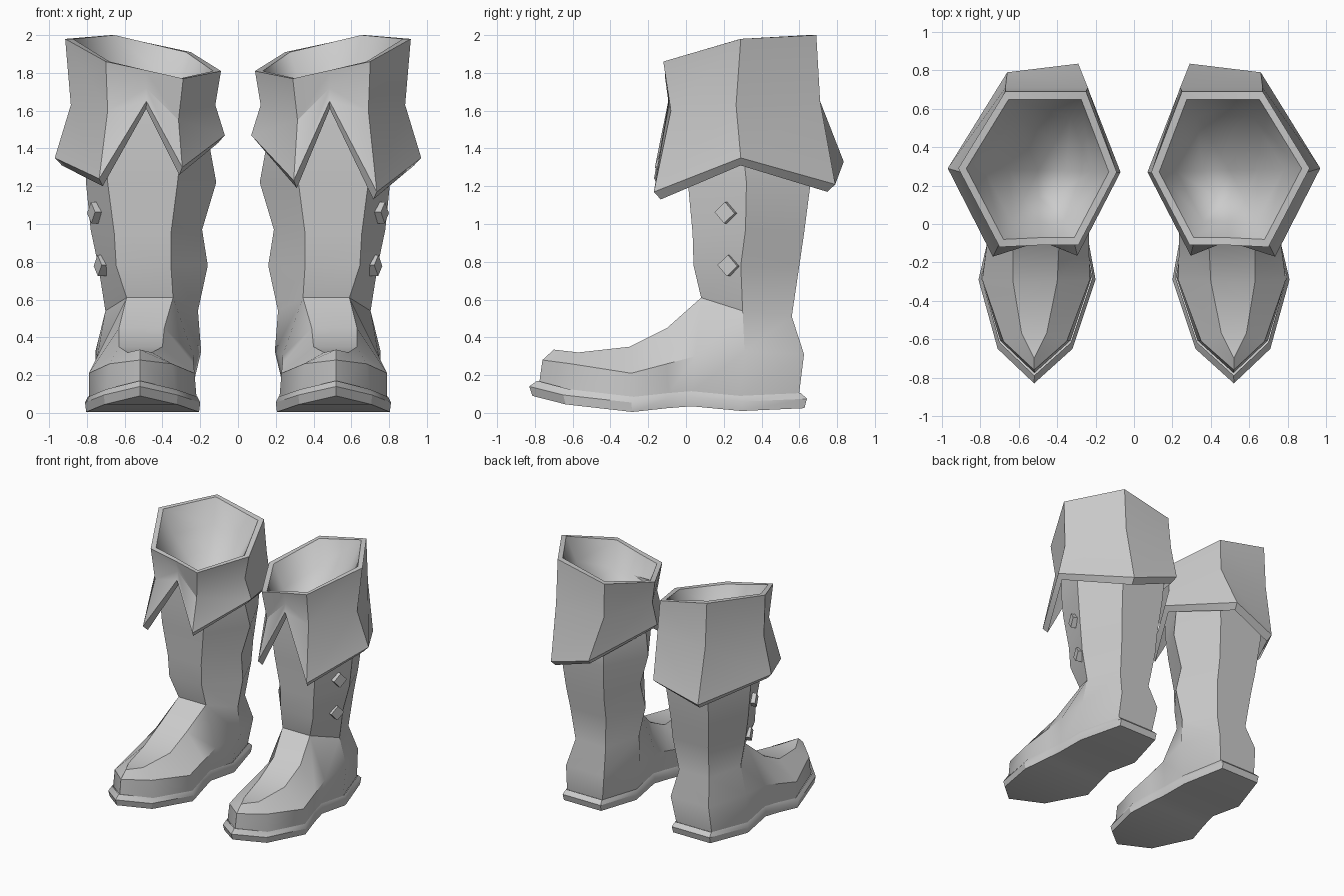
import bpy, bmesh, math
from mathutils import Vector, Matrix

old_cube = bpy.data.objects.get("Cube")
if old_cube:
    bpy.data.objects.remove(old_cube, do_unlink=True)

grey = bpy.data.materials.new("plain_grey")
grey.use_nodes = True
grey.diffuse_color = (0.6, 0.6, 0.6, 1)
grey.node_tree.nodes["Principled BSDF"].inputs["Base Color"].default_value = (0.6, 0.6, 0.6, 1)


def finish(bm, name, side, soft_faces=()):
    """Mirror to the wanted side, fix normals, set shading and make the object."""
    bmesh.ops.recalc_face_normals(bm, faces=bm.faces[:])
    for v in bm.verts:
        v.co.x *= side
    if side < 0:
        bmesh.ops.reverse_faces(bm, faces=bm.faces[:])
    bm.normal_update()
    for f in bm.faces:
        f.smooth = True
    for e in bm.edges:
        inside = all(f in soft_faces for f in e.link_faces)
        e.smooth = inside or e.calc_face_angle(0) < math.radians(30)
    mesh = bpy.data.meshes.new(name)
    bm.to_mesh(mesh)
    bm.free()
    mesh.materials.append(grey)
    obj = bpy.data.objects.new(name, mesh)
    bpy.context.collection.objects.link(obj)


def add_ring(bm, points):
    return [bm.verts.new(p) for p in points]


def bridge(bm, a, b):
    n = len(a)
    return [bm.faces.new((a[i], a[(i + 1) % n], b[(i + 1) % n], b[i])) for i in range(n)]


def both_sides(half):
    """Turn (centre, half width, y, z) stations into a closed loop."""
    outer = [Vector((c + w, y, z)) for c, w, y, z in half]
    inner = [Vector((c - w, y, z)) for c, w, y, z in reversed(half) if w > 0]
    return outer + inner


def inset(points, factor, dz, centre=(0.5, 0.28)):
    cx, cy = centre
    return [Vector((cx + (p.x - cx) * factor, cy + (p.y - cy) * factor, p.z + dz)) for p in points]


# Stations run from the toe tip to the heel
SOLE = [(.52, 0, -.83, .09), (.515, .195, -.65, .045), (.505, .305, -.29, .005), (.5, .265, -.1, .025),
        (.5, .24, .03, .035), (.5, .265, .3, .01), (.49, .17, .64, .025)]
WALL = [(.52, 0, -.76, .28), (.515, .165, -.61, .26), (.51, .28, -.29, .21), (.5, .265, -.1, .26),
        (.49, .255, .05, .3), (.475, .28, .31, .325), (.47, .17, .625, .31)]
VAMP = [(.52, 0, -.7, .335), (.52, .065, -.57, .32), (.515, .115, -.3, .35), (.51, .12, -.1, .45),
        (.467, .123, .08, .61), (.457, .245, .3, .54), (.465, .135, .56, .51)]

# Shaft rings: front, side and back stations
SHAFT = [
    [(.5, .145, .04, .78), (.45, .29, .29, .78), (.46, .16, .6, .78)],
    [(.505, .15, .035, .95), (.485, .295, .315, .97), (.47, .17, .625, .95)],
    [(.505, .185, .01, 1.22), (.46, .345, .32, 1.22), (.47, .19, .66, 1.22)],
    [(.5, .2, 0, 1.41), (.475, .325, .3, 1.41), (.47, .2, .67, 1.41)],
    [(.49, .2, 0, 1.66), (.48, .3, .3, 1.6), (.47, .18, .6, 1.6)],
]

# Cuff rings: front middle, then round by the outer side
CUFF_TOP = [(.49, -.11, 1.815), (.7, -.12, 1.86), (.915, .29, 1.98), (.67, .69, 2),
            (.25, .69, 1.91), (.09, .27, 1.81), (.29, -.11, 1.77)]
CUFF_MID = [(.485, -.08, 1.72), (.69, -.08, 1.6), (.885, .265, 1.63), (.67, .71, 1.65),
            (.24, .71, 1.65), (.12, .26, 1.63), (.315, -.08, 1.55)]
CUFF_HEM = [(.485, -.09, 1.65), (.735, -.17, 1.17), (.97, .29, 1.35), (.66, .79, 1.21),
            (.29, .835, 1.33), (.07, .27, 1.47), (.295, -.165, 1.23)]


def build_sole(label, side):
    bm = bmesh.new()
    base = both_sides(SOLE)
    low = add_ring(bm, inset(base, .98, 0, (.5, 0)))
    edge = add_ring(bm, inset(base, 1, .05, (.5, 0)))
    top = add_ring(bm, inset(base, .95, .08, (.5, 0)))
    bridge(bm, low, edge)
    bridge(bm, edge, top)
    # Flat strips across the bottom
    bm.faces.new((low[0], low[1], low[-1]))
    for i in range(1, 6):
        bm.faces.new((low[i], low[i + 1], low[-i - 1], low[-i]))
    finish(bm, label + "_sole", side)


def build_upper(label, side):
    bm = bmesh.new()
    foot = add_ring(bm, inset(both_sides(SOLE), .935, .075, (.5, 0)))
    wall = add_ring(bm, both_sides(WALL))
    vamp = add_ring(bm, both_sides(VAMP))
    bridge(bm, foot, wall)
    bridge(bm, wall, vamp)
    # Top panel over the toes
    bm.faces.new((vamp[0], vamp[1], vamp[-1]))
    for i in range(1, 4):
        bm.faces.new((vamp[i], vamp[i + 1], vamp[-i - 1], vamp[-i]))
    # Six-sided leg shaft rising from the ankle
    ring = vamp[4:10]
    for half in SHAFT:
        upper = add_ring(bm, both_sides(half))
        bridge(bm, ring, upper)
        ring = upper
    finish(bm, label + "_upper", side)


def build_cuff(label, side, lift):
    bm = bmesh.new()
    top, mid, hem = ([Vector(p) for p in ring] for ring in (CUFF_TOP, CUFF_MID, CUFF_HEM))
    for i in (1, 6):
        hem[i].z += lift
    layers = [inset(mid, .9, 0), inset(hem, .92, -.04), hem, mid, top, inset(top, .9, 0)]
    rings = [add_ring(bm, pts) for pts in layers]
    for a, b in zip(rings, rings[1:]):
        bridge(bm, a, b)
    # Rounded hollow inside the rim
    bowl, ring = [], rings[-1]
    for factor, drop in ((.68, -.18), (.36, -.32)):
        lower = add_ring(bm, inset(top, factor, drop))
        bowl += bridge(bm, ring, lower)
        ring = lower
    middle = bm.verts.new((.5, .28, 1.53))
    for i, v in enumerate(ring):
        bowl.append(bm.faces.new((v, ring[(i + 1) % len(ring)], middle)))
    finish(bm, label + "_cuff", side, set(bowl))


def build_button(label, side, name, centre):
    bm = bmesh.new()
    spin = Matrix.Rotation(math.radians(-22), 4, 'Z') @ Matrix.Rotation(math.radians(42), 4, 'X')
    bmesh.ops.create_cube(bm, size=1, matrix=Matrix.Translation(centre) @ spin @ Matrix.Diagonal((.06, .08, .08, 1)))
    finish(bm, label + "_" + name, side)


for label, side, lift in (("left", 1, 0), ("right", -1, .07)):
    build_sole(label, side)
    build_upper(label, side)
    build_cuff(label, side, lift)
    build_button(label, side, "upper_button", (.75, .215, 1.06))
    build_button(label, side, "lower_button", (.715, .23, .78))
